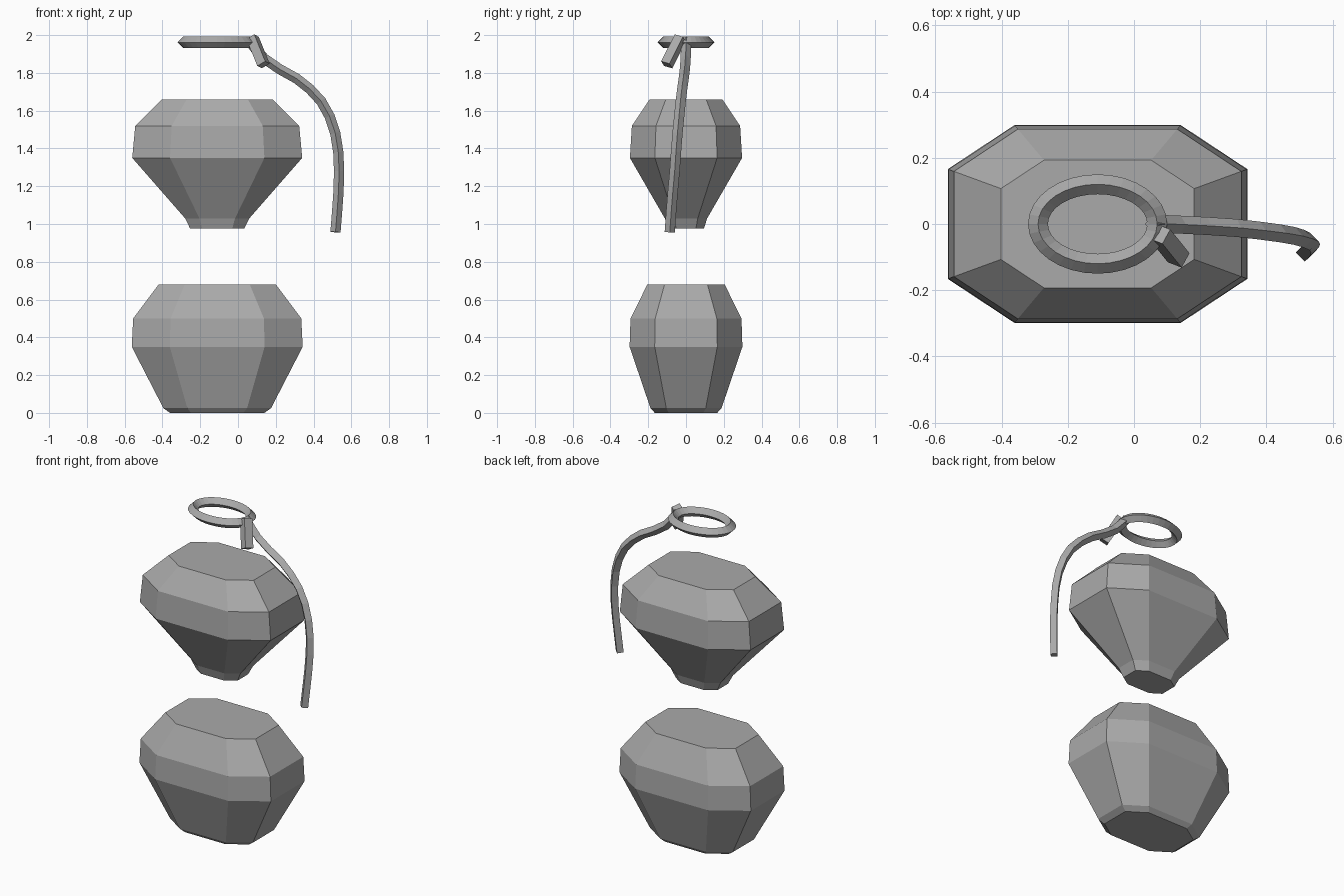
import bpy
import bmesh
import math
from mathutils import Vector

if "Cube" in bpy.data.objects:
    bpy.data.objects.remove(bpy.data.objects["Cube"], do_unlink=True)

grey = bpy.data.materials.new("plain grey")
grey.use_nodes = True
GREY = (0.4, 0.4, 0.4, 1)
grey.diffuse_color = GREY
grey.node_tree.nodes["Principled BSDF"].inputs["Base Color"].default_value = GREY

CX = -0.11        # shared axis of the bodies and ring
DEPTH = 0.66      # depth of the octagon relative to its width
CHAMFER = 0.555   # where the octagon's corners are cut


def skin(name, loops, closed=False):
    """Join equal-sized loops of points into one flat-shaded mesh."""
    bm = bmesh.new()
    rows = [[bm.verts.new(p) for p in loop] for loop in loops]
    n = len(rows[0])
    pairs = list(zip(rows, rows[1:]))
    if closed:
        pairs.append((rows[-1], rows[0]))
    else:
        bm.faces.new(rows[0])
        bm.faces.new(rows[-1])
    for a, b in pairs:
        for i in range(n):
            j = (i + 1) % n
            bm.faces.new((a[i], a[j], b[j], b[i]))
    bmesh.ops.recalc_face_normals(bm, faces=bm.faces)
    mesh = bpy.data.meshes.new(name)
    bm.to_mesh(mesh)
    bm.free()
    mesh.materials.append(grey)
    obj = bpy.data.objects.new(name, mesh)
    bpy.context.collection.objects.link(obj)
    return obj


def octagon(z, half):
    """Wide octagon with cut corners."""
    c = CHAMFER
    quarter = [(1, c), (c, 1), (-c, 1), (-1, c)]
    corners = quarter + [(-x, -y) for x, y in quarter]
    return [(CX + x * half, y * half * DEPTH, z) for x, y in corners]


def bar(name, path, radius, side):
    """Four-sided bar swept along a path, edge up."""
    pts = [Vector(p) for p in path]
    loops = []
    for i, p in enumerate(pts):
        tangent = (pts[min(i + 1, len(pts) - 1)] - pts[max(i - 1, 0)]).normalized()
        across = (side - tangent * side.dot(tangent)).normalized()
        up = tangent.cross(across)
        loops.append([p + d * radius for d in (across, up, -across, -up)])
    return skin(name, loops)


# Two faceted bodies, each a stack of octagons (height, half width)
skin("lower_body", [octagon(z, h) for z, h in
     [(0, 0.25), (0.025, 0.285), (0.35, 0.4525), (0.5, 0.445), (0.68, 0.31)]])
skin("upper_body", [octagon(z, h) for z, h in
     [(0.975, 0.143), (1.03, 0.17), (1.35, 0.45), (1.52, 0.434), (1.66, 0.292)]])

# Oval pull ring with a diamond section
ring = []
for k in range(32):
    a = math.tau * k / 32
    ring.append([(CX + (0.18 + r) * math.cos(a), (0.12 + r) * math.sin(a), 1.962 + h)
                 for r, h in ((0.03, 0), (0, 0.03), (-0.03, 0), (0, -0.03))])
skin("pull_ring", ring, closed=True)

# Short pin beside the ring
bar("pin", [(0.077, -0.03, 1.985), (0.135, -0.102, 1.843)], 0.036, Vector((1, 0.3, 0)))

# Long curved lever hanging beside the upper body
lever_path = [
    (0.055, 0, 1.975), (0.09, 0, 1.93), (0.14, -0.002, 1.875), (0.22, -0.006, 1.82),
    (0.31, -0.012, 1.77), (0.38, -0.02, 1.715), (0.44, -0.028, 1.65),
    (0.485, -0.036, 1.57), (0.515, -0.045, 1.48), (0.531, -0.053, 1.38),
    (0.535, -0.06, 1.28), (0.532, -0.07, 1.17), (0.525, -0.078, 1.07), (0.516, -0.086, 0.957),
]
bar("lever", lever_path, 0.027, Vector((0, 1, 0)))
